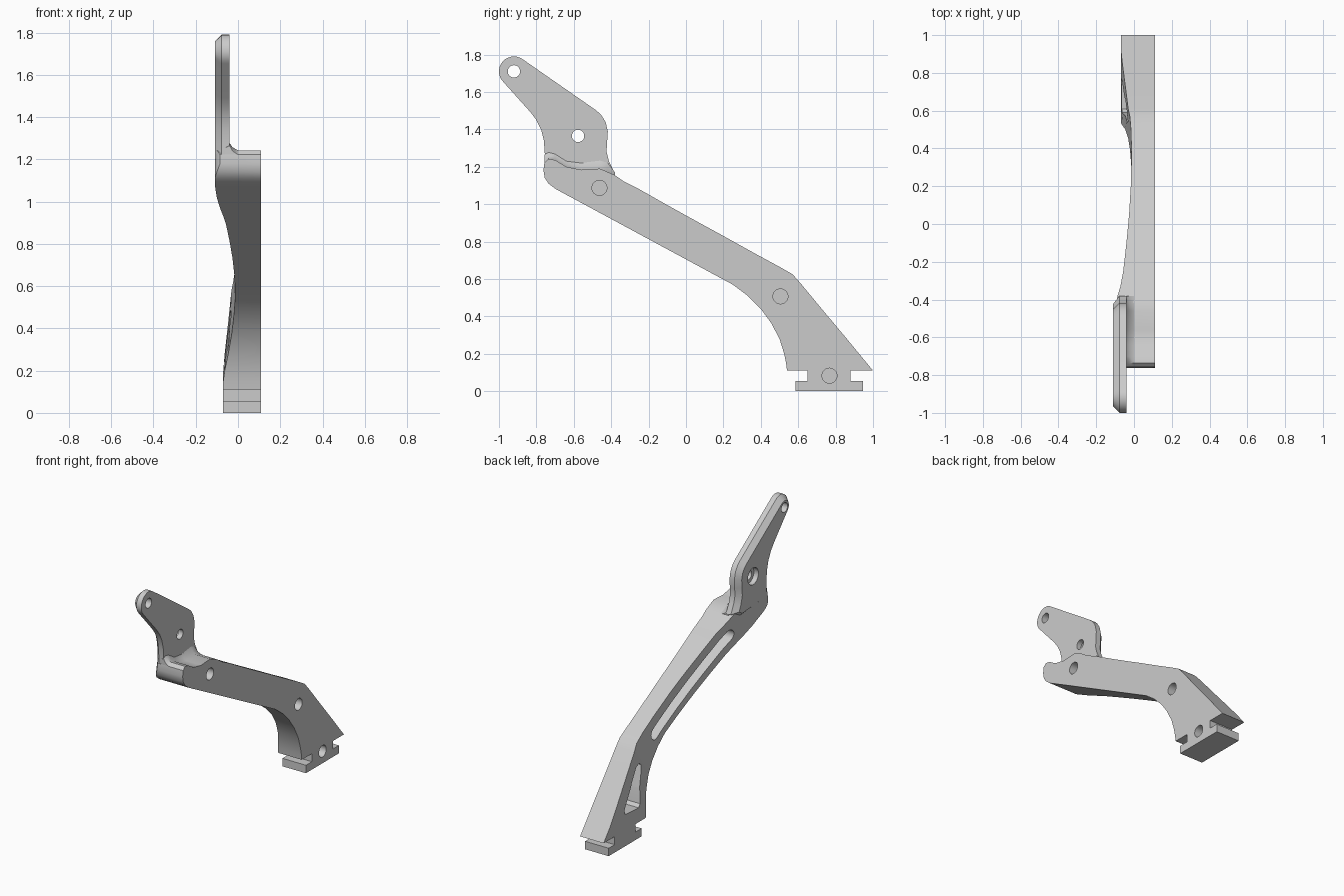
import bpy, bmesh, math
from mathutils import Vector

if "Cube" in bpy.data.objects:
    bpy.data.objects.remove(bpy.data.objects["Cube"])


def make(name, bm):
    bmesh.ops.recalc_face_normals(bm, faces=bm.faces)
    me = bpy.data.meshes.new(name)
    bm.to_mesh(me)
    bm.free()
    ob = bpy.data.objects.new(name, me)
    bpy.context.collection.objects.link(ob)
    return ob


def loft(name, rings):
    """Skin closed rings of equal length and cap both ends."""
    bm = bmesh.new()
    rows = [[bm.verts.new(p) for p in r] for r in rings]
    n = len(rows[0])
    for a, b in zip(rows, rows[1:]):
        for i in range(n):
            bm.faces.new((a[i], a[(i + 1) % n], b[(i + 1) % n], b[i]))
    bm.faces.new(rows[0])
    bm.faces.new(rows[-1])
    return make(name, bm)


def prism(name, pts, x0, x1):
    return loft(name, [[(x, y, z) for y, z in pts] for x in (x0, x1)])


def arc(cy, cz, r, a0, a1, n):
    return [(cy + r * math.cos(math.radians(a0 + (a1 - a0) * i / n)),
             cz + r * math.sin(math.radians(a0 + (a1 - a0) * i / n))) for i in range(n + 1)]


def cut(ob, pts, x0, x1):
    cutter = prism("cutter", pts, x0, x1)
    cutter.hide_render = True
    m = ob.modifiers.new("cut", 'BOOLEAN')
    m.operation, m.solver, m.object = 'DIFFERENCE', 'EXACT', cutter
    bpy.context.view_layer.objects.active = ob
    bpy.ops.object.modifier_apply(modifier=m.name)
    bpy.data.objects.remove(cutter)


def hole(ob, y, z, r, x0, x1):
    cut(ob, arc(y, z, r, 0, 348.75, 31), x0, x1)


# Arm: stations of lower point, upper point and left-face x
R = 0.11
stations = [
    (-.762, 1.18, -.757, 1.222, -.085), (-.755, 1.14, -.735, 1.243, -.10),
    (-.735, 1.11, -.70, 1.236, -.11), (-.70, 1.083, -.64, 1.20, -.11),
    (-.66, 1.061, -.56, 1.184, -.107), (-.58, 1.018, -.46, 1.19, -.10),
    (-.50, .975, -.38, 1.155, -.087), (-.43, .937, -.33, 1.12, -.072),
    (-.35, .894, -.25, 1.08, -.057), (-.20, .813, -.10, .995, -.040),
    (-.05, .732, .05, .912, -.026), (.10, .651, .20, .83, -.017),
    (.25, .57, .38, .73, -.013), (.33, .51, .50, .665, -.016),
    (.40, .44, .57, .625, -.022), (.455, .365, .61, .58, -.031),
    (.50, .28, .73, .435, -.046), (.525, .20, .86, .28, -.063),
    (.535, .15, .93, .195, -.07), (.54, .11, 1.0, .11, -.07)]
arm = loft("arm", [[(x, by, bz), (R, by, bz), (R, ty, tz), (x, ty, tz)]
                   for by, bz, ty, tz, x in stations])

# Long slot and tapered pocket in the left face
a, b = Vector((-.37, 1.02)), Vector((.36, .61))
ang = math.degrees(math.atan2(b.y - a.y, b.x - a.x))
cut(arm, arc(a.x, a.y, .042, ang + 90, ang + 270, 10) +
    arc(b.x, b.y, .042, ang - 90, ang + 90, 10), -.3, .05)
cut(arm, [(.535, .465), (.56, .485), (.595, .475), (.765, .245), (.76, .215),
          (.61, .205), (.59, .225), (.575, .32)], -.3, .05)

# T-shaped foot
foot = prism("foot", [(.585, 0), (.945, 0), (.945, .055), (.88, .055), (.88, .11),
                      (.65, .11), (.65, .055), (.585, .055)], -.07, R)

# Blind holes in the right face
for y, z in ((-.463, 1.087), (.505, .507), (.767, .083)):
    hole(arm, y, z, .04, .03, .3)
hole(foot, .767, .083, .04, .03, .3)

# Upper plate, chamfered round its left face
outline = arc(-.92, 1.71, .08, 225, 52, 14) + [
    (-.485, 1.505), (-.455, 1.48), (-.43, 1.44), (-.418, 1.39), (-.422, 1.33),
    (-.425, 1.28), (-.412, 1.23), (-.38, 1.165), (-.45, 1.12), (-.70, 1.14),
    (-.755, 1.19), (-.755, 1.27), (-.76, 1.34), (-.775, 1.40), (-.80, 1.45), (-.83, 1.49)]
plate = prism("upper_plate", outline, -.11, -.04)
bm = bmesh.new()
bm.from_mesh(plate.data)
rim = [e for e in bm.edges if all(v.co.x < -.1 for v in e.verts)]
bmesh.ops.bevel(bm, geom=rim, offset=.033, segments=1, affect='EDGES')
bm.to_mesh(plate.data)
bm.free()
hole(plate, -.92, 1.71, .033, -.3, .1)
hole(plate, -.577, 1.365, .033, -.3, .1)
hole(plate, -.577, 1.365, .058, -.3, -.075)

# Wavy sloped step between plate and arm
wave = [(-.757, 1.222, 1.265), (-.735, 1.243, 1.277), (-.70, 1.236, 1.268),
        (-.64, 1.20, 1.23), (-.56, 1.184, 1.22), (-.46, 1.19, 1.233),
        (-.42, 1.172, 1.222), (-.38, 1.155, 1.17)]
step = loft("step_fillet", [[(0, y, lo), (-.025, y, lo + .4 * (hi - lo)), (-.04, y, hi),
                             (-.06, y, hi - .01), (-.06, y, lo - .03), (0, y, lo - .03)]
                            for y, lo, hi in wave])

# Smooth curves, sharp edges
for ob in (arm, foot, plate, step):
    bpy.ops.object.select_all(action='DESELECT')
    ob.select_set(True)
    bpy.context.view_layer.objects.active = ob
    bpy.ops.object.shade_smooth_by_angle(angle=math.radians(30))
